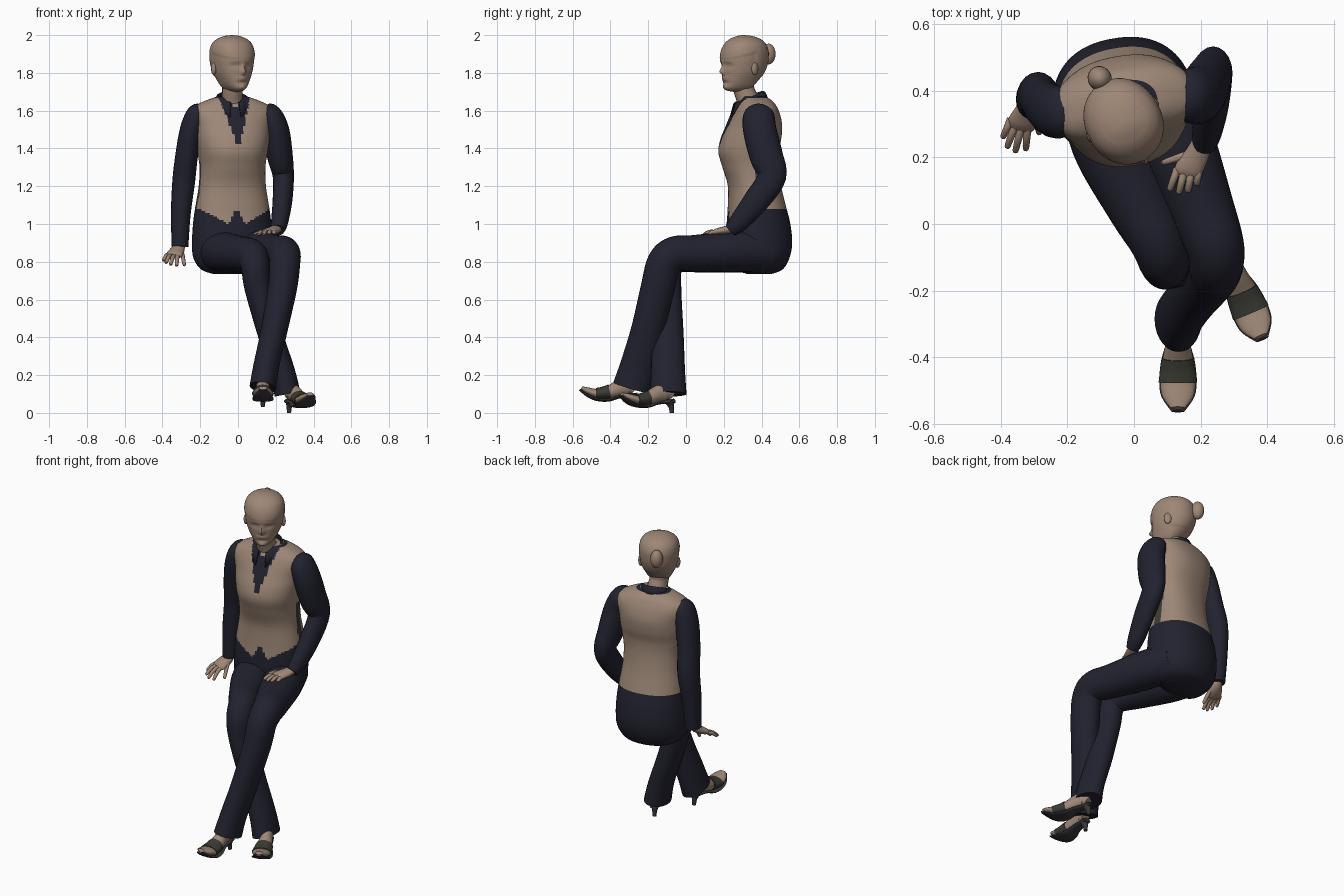
import bpy, bmesh, math
from mathutils import Vector, Matrix
from math import sin, cos, pi, radians, exp


def material(name, rgb):
    m = bpy.data.materials.new(name)
    m.diffuse_color = (*rgb, 1)
    return m


SKIN = material("skin", (0.34, 0.24, 0.18))
VEST = material("beige vest", (0.34, 0.245, 0.185))
NAVY = material("navy cloth", (0.016, 0.016, 0.029))
STRAP = material("dark olive strap", (0.042, 0.044, 0.034))
SOLE = material("charcoal sole", (0.038, 0.038, 0.044))


def smooth_rows(rows, n):
    """Catmull-Rom interpolation of rows of numbers."""
    out = []
    for i in range(len(rows) - 1):
        p = [rows[max(0, min(len(rows) - 1, i + k))] for k in (-1, 0, 1, 2)]
        for j in range(n):
            t = j / n
            out.append([0.5 * (2 * b + (c - a) * t + (2 * a - 5 * b + 4 * c - d) * t * t
                               + (3 * b - a - 3 * c + d) * t ** 3) for a, b, c, d in zip(*p)])
    return out + [list(rows[-1])]


def skin_rings(name, rings, mats, rule=None, closed=True):
    """Mesh from a list of rings of points."""
    bm = bmesh.new()
    vs = [[bm.verts.new(p) for p in r] for r in rings]
    n = len(vs[0])
    for r0, r1 in zip(vs, vs[1:]):
        for k in range(n if closed else n - 1):
            bm.faces.new((r0[k], r0[(k + 1) % n], r1[(k + 1) % n], r1[k]))
    if closed:
        bm.faces.new(vs[0])
        bm.faces.new(vs[-1])
    bmesh.ops.recalc_face_normals(bm, faces=bm.faces)
    if rule:
        for f in bm.faces:
            f.material_index = rule(f.calc_center_median())
    me = bpy.data.meshes.new(name)
    bm.to_mesh(me)
    bm.free()
    for m in mats:
        me.materials.append(m)
    ob = bpy.data.objects.new(name, me)
    bpy.context.collection.objects.link(ob)
    return ob


def tube(name, pts, mat, n=5, seg=20):
    """Limb along x,y,z points with radius a across x and b across the other way."""
    rows = smooth_rows(pts, n)
    cs = [Vector(r[:3]) for r in rows]
    rings = []
    for i, r in enumerate(rows):
        t = (cs[min(i + 1, len(cs) - 1)] - cs[max(i - 1, 0)]).normalized()
        side = (Vector((1, 0, 0)) - t * t.x).normalized()
        up = t.cross(side)
        a, b = max(r[3], 0.001), max(r[4], 0.001)
        rings.append([cs[i] + side * a * cos(2 * pi * k / seg) + up * b * sin(2 * pi * k / seg)
                      for k in range(seg)])
    return skin_rings(name, rings, [mat])


def stack(name, rows, mats, place, yaw, n, seg, power=1.0, warp=None, rule=None):
    """Horizontal rings from (z, front depth, back depth, half width)."""
    rings = []
    for z, f, b, w in smooth_rows(rows, n):
        ring = []
        for k in range(seg):
            s, c = sin(2 * pi * k / seg), cos(2 * pi * k / seg)
            x = w * math.copysign(abs(s) ** power, s)
            y = -f * c ** power if c > 0 else b * abs(c) ** power
            ring.append(warp(x, y, z) if warp else (x, y, z))
        rings.append(ring)
    ob = skin_rings(name, rings, mats, rule)
    ob.location, ob.rotation_euler = place, (0, 0, radians(yaw))
    return ob


def ball(name, loc, size, mat, yaw=0):
    bm = bmesh.new()
    bmesh.ops.create_uvsphere(bm, u_segments=20, v_segments=12, radius=1)
    me = bpy.data.meshes.new(name)
    bm.to_mesh(me)
    bm.free()
    me.materials.append(mat)
    ob = bpy.data.objects.new(name, me)
    bpy.context.collection.objects.link(ob)
    ob.location, ob.scale, ob.rotation_euler = loc, size, (0, 0, radians(yaw))


# torso: shirt, vest with V neck and pointed hem, hips
def torso_rule(p):
    u, front = abs(p.x), p.y < 0
    hem = 1.08
    if front:
        hem = 1.09 - u * 2 if u < 0.045 else min(1.08, 1.0 + (u - 0.045) * 0.55)
        if u < (p.z - 1.60) * 0.4:
            return 2
        if u < (p.z - 1.40) * 0.31:
            return 0
    if p.z < hem or p.z > 1.668:
        return 0
    if p.z < 1.33 and abs(p.y) < 0.025:
        return 3
    return 1


stack("torso", [
    (0.735, 0.03, 0.09, 0.10), (0.76, 0.09, 0.15, 0.165), (0.82, 0.12, 0.185, 0.205),
    (0.90, 0.14, 0.20, 0.212), (1.0, 0.14, 0.19, 0.207), (1.08, 0.135, 0.17, 0.197),
    (1.2, 0.135, 0.14, 0.178), (1.3, 0.165, 0.125, 0.174), (1.38, 0.187, 0.125, 0.185),
    (1.45, 0.175, 0.14, 0.195), (1.52, 0.145, 0.145, 0.203), (1.58, 0.118, 0.132, 0.218),
    (1.62, 0.098, 0.115, 0.205), (1.65, 0.08, 0.095, 0.15), (1.675, 0.065, 0.06, 0.08)],
    [NAVY, VEST, SKIN, STRAP], (-0.03, 0.36, 0), 10, 8, 104, 0.88, rule=torso_rule)

# collar: open band folded outwards
rings = []
for r, drop in ((0.07, 0.05), (0.074, 0.0), (0.084, 0.004), (0.105, 0.05)):
    ring = []
    for k in range(33):
        a = 0.28 + (2 * pi - 0.56) * k / 32
        front = max(0, cos(a)) ** 3
        ring.append((r * sin(a), -r * cos(a), 1.675 - 0.03 * cos(a) - drop * (1 + 0.7 * front)))
    rings.append(ring)
collar = skin_rings("collar", rings, [NAVY], closed=False)
collar.location, collar.rotation_euler = (-0.03, 0.335, 0), (0, 0, radians(10))
collar.modifiers.new("thickness", "SOLIDIFY").thickness = 0.006

# neck
tube("neck", [(-0.03, 0.345, 1.58, 0.06, 0.06), (-0.03, 0.325, 1.66, 0.057, 0.058),
              (-0.03, 0.305, 1.72, 0.054, 0.056), (-0.035, 0.305, 1.80, 0.06, 0.065)], SKIN)

# head: face relief from soft bumps (x, z, width, height, depth)
BUMPS = [(0, 1.805, 0.013, 0.017, 0.024), (0, 1.83, 0.010, 0.02, 0.009),
         (0.042, 1.838, 0.02, 0.012, -0.010), (-0.042, 1.838, 0.02, 0.012, -0.010),
         (0.042, 1.838, 0.011, 0.007, 0.005), (-0.042, 1.838, 0.011, 0.007, 0.005),
         (0, 1.77, 0.024, 0.009, 0.008), (0, 1.768, 0.022, 0.003, -0.004),
         (0, 1.748, 0.03, 0.008, -0.006), (0, 1.722, 0.022, 0.012, 0.006),
         (0, 1.865, 0.06, 0.012, 0.004)]


def face(x, y, z):
    if y < 0:
        y -= sum(d * exp(-((x - bx) / w) ** 2 - ((z - bz) / h) ** 2) for bx, bz, w, h, d in BUMPS)
    if z > 1.895 + y * 0.25 + 0.01 and z < 1.985 or (y > 0.02 and z > 1.78):
        x, y = x * 1.025, y * 1.025          # hair stands a little proud
    return (x, y, z)


stack("head", [
    (1.70, 0.06, 0.0, 0.02), (1.707, 0.098, 0.01, 0.04), (1.72, 0.113, 0.03, 0.056),
    (1.74, 0.116, 0.055, 0.071), (1.77, 0.118, 0.085, 0.086), (1.80, 0.119, 0.108, 0.098),
    (1.84, 0.122, 0.126, 0.107), (1.88, 0.124, 0.132, 0.112), (1.92, 0.116, 0.131, 0.111),
    (1.955, 0.097, 0.116, 0.10), (1.98, 0.068, 0.087, 0.075), (1.995, 0.033, 0.045, 0.04),
    (2.0, 0.005, 0.005, 0.005)], [SKIN], (-0.03, 0.305, 0), 28, 6, 80, 0.95, warp=face)
turn = Matrix.Rotation(radians(28), 3, "Z")
for side in (-1, 1):
    ball("ear", Vector((-0.03, 0.305, 1.822)) + turn @ Vector((side * 0.105, 0.012, 0)),
         (0.014, 0.022, 0.034), SKIN, 28 + side * 20)
ball("hair_bun", (-0.103, 0.437, 1.90), (0.036, 0.038, 0.055), SKIN, 28)

# sleeves
tube("sleeve_bent", [
    (0.14, 0.385, 1.615, 0.03, 0.04), (0.165, 0.385, 1.585, 0.06, 0.08),
    (0.20, 0.39, 1.5, 0.07, 0.088), (0.222, 0.425, 1.36, 0.068, 0.088),
    (0.24, 0.455, 1.25, 0.056, 0.075), (0.235, 0.37, 1.12, 0.052, 0.068),
    (0.22, 0.28, 1.01, 0.045, 0.052), (0.21, 0.235, 0.968, 0.035, 0.036)], NAVY)
tube("sleeve_straight", [
    (-0.19, 0.335, 1.615, 0.03, 0.04), (-0.215, 0.335, 1.585, 0.055, 0.075),
    (-0.245, 0.34, 1.5, 0.062, 0.08), (-0.272, 0.36, 1.36, 0.06, 0.075),
    (-0.288, 0.385, 1.22, 0.06, 0.072), (-0.303, 0.375, 1.05, 0.052, 0.062),
    (-0.307, 0.365, 0.88, 0.044, 0.05)], NAVY)


# hands: flat palm and five fingers (base, tip)
def hand(name, palm, fingers):
    tube(name + "_palm", palm, SKIN, 4, 16)
    for b, t in fingers:
        mid = [(p + q) / 2 for p, q in zip(b, t)]
        mid[2] += 0.008
        tip = [q + (q - p) * 0.07 for p, q in zip(b, t)]
        tube(name + "_finger", [(*b, 0.012, 0.011), (*mid, 0.011, 0.011),
                                (*t, 0.009, 0.008), (*tip, 0.003, 0.003)], SKIN, 3, 10)


hand("resting_hand", [(0.21, 0.26, 0.98, 0.028, 0.024), (0.19, 0.21, 0.968, 0.036, 0.021),
                      (0.165, 0.165, 0.96, 0.042, 0.017), (0.157, 0.145, 0.955, 0.036, 0.01)],
     [((0.13, 0.165, 0.955), (0.108, 0.105, 0.945)), ((0.15, 0.155, 0.957), (0.135, 0.095, 0.945)),
      ((0.172, 0.155, 0.957), (0.162, 0.10, 0.945)), ((0.195, 0.165, 0.955), (0.188, 0.12, 0.945)),
      ((0.165, 0.21, 0.96), (0.09, 0.185, 0.945))])
hand("hanging_hand", [(-0.307, 0.368, 0.90, 0.027, 0.03), (-0.318, 0.345, 0.865, 0.036, 0.026),
                      (-0.335, 0.305, 0.84, 0.044, 0.02), (-0.342, 0.285, 0.83, 0.036, 0.011)],
     [((-0.37, 0.315, 0.838), (-0.393, 0.262, 0.808)), ((-0.358, 0.295, 0.833), (-0.38, 0.233, 0.797)),
      ((-0.34, 0.285, 0.83), (-0.356, 0.220, 0.787)), ((-0.32, 0.285, 0.83), (-0.325, 0.226, 0.782)),
      ((-0.30, 0.335, 0.858), (-0.285, 0.275, 0.785))])

# trouser legs, crossed at the shins
tube("trouser_leg_front", [
    (0.06, 0.44, 0.86, 0.10, 0.11), (0.125, 0.25, 0.855, 0.115, 0.11), (0.20, 0.05, 0.845, 0.10, 0.097),
    (0.242, -0.06, 0.842, 0.088, 0.092), (0.247, -0.118, 0.79, 0.082, 0.09),
    (0.235, -0.15, 0.66, 0.077, 0.09), (0.19, -0.205, 0.43, 0.07, 0.088),
    (0.15, -0.255, 0.25, 0.068, 0.093), (0.132, -0.288, 0.135, 0.071, 0.10)], NAVY, 6, 28)
tube("trouser_leg_back", [
    (-0.13, 0.42, 0.86, 0.10, 0.11), (-0.075, 0.25, 0.85, 0.115, 0.108), (0.01, 0.07, 0.84, 0.10, 0.096),
    (0.07, -0.05, 0.832, 0.084, 0.09), (0.09, -0.105, 0.78, 0.076, 0.087),
    (0.105, -0.11, 0.66, 0.07, 0.085), (0.17, -0.098, 0.42, 0.066, 0.085),
    (0.235, -0.095, 0.22, 0.066, 0.09), (0.262, -0.095, 0.10, 0.069, 0.098)], NAVY, 6, 28)


# heeled sandals; sections are (forward, height, half width, half height)
def sandal(name, place, yaw):
    parts = {
        "foot": (SKIN, [(0.0, 0.09, 0.024, 0.028), (0.03, 0.11, 0.032, 0.048), (0.08, 0.10, 0.036, 0.045),
                        (0.14, 0.075, 0.046, 0.035), (0.20, 0.068, 0.053, 0.026),
                        (0.25, 0.083, 0.047, 0.019), (0.285, 0.10, 0.022, 0.009)]),
        "sole": (SOLE, [(-0.012, 0.062, 0.024, 0.012), (0.08, 0.054, 0.034, 0.01), (0.14, 0.036, 0.05, 0.009),
                        (0.20, 0.038, 0.056, 0.009), (0.25, 0.058, 0.05, 0.009), (0.295, 0.09, 0.02, 0.005)]),
        "strap": (STRAP, [(0.135, 0.079, 0.049, 0.039), (0.17, 0.072, 0.054, 0.034),
                          (0.208, 0.069, 0.058, 0.030)]),
    }
    obs = [tube(name + "_" + k, [(0, -s, h, w, t) for s, h, w, t in rows], m, 4, 20)
           for k, (m, rows) in parts.items()]
    obs.append(tube(name + "_heel", [(0, -0.015, 0.065, 0.027, 0.028), (0, -0.004, 0.035, 0.015, 0.016),
                                     (0, 0, 0, 0.011, 0.011)], SOLE, 4, 14))
    for ob in obs:
        ob.location, ob.rotation_euler = place, (0, 0, radians(yaw))


sandal("front_sandal", (0.132, -0.268, 0.033), 0)
sandal("back_sandal", (0.27, -0.075, 0), 23)

# smooth shading everywhere, sharp at cut edges
for ob in bpy.context.scene.objects:
    bpy.ops.object.select_all(action="DESELECT")
    ob.select_set(True)
    bpy.context.view_layer.objects.active = ob
    bpy.ops.object.shade_smooth_by_angle(angle=radians(50))
